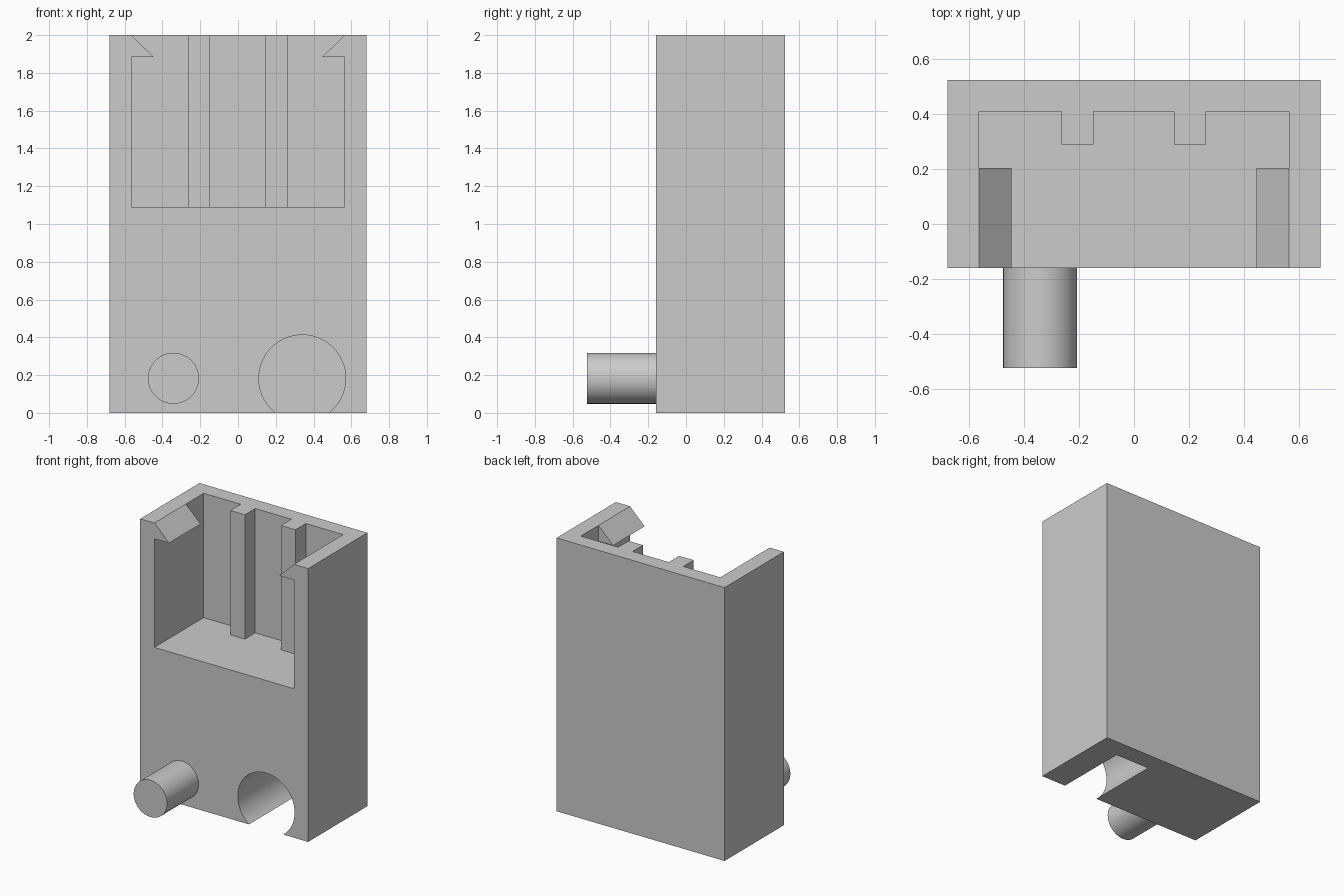
import bpy
import bmesh
import math
from mathutils import Matrix, Vector

cube = bpy.data.objects.get("Cube")
if cube:
    bpy.data.objects.remove(cube, do_unlink=True)

# Single plain grey material
grey = bpy.data.materials.new("plain grey")
grey.use_nodes = True
COLOR = (0.6, 0.6, 0.6, 1)
grey.diffuse_color = COLOR
grey.node_tree.nodes["Principled BSDF"].inputs["Base Color"].default_value = COLOR

FRONT, BACK = -0.16, 0.525
HALF_W, INNER_W = 0.68, 0.565
INNER_BACK, RIB_FRONT = 0.41, 0.29
FLOOR, TOP = 1.09, 2.0


def prism(name, profile, start, end, axis):
    """Extrude a profile along z (xy points) or along y (xz points)."""
    bm = bmesh.new()
    place = (lambda p: (p[0], p[1], start)) if axis == "z" else (lambda p: (p[0], start, p[1]))
    face = bm.faces.new([bm.verts.new(place(p)) for p in profile])
    step = Vector((0, 0, end - start) if axis == "z" else (0, end - start, 0))
    new = bmesh.ops.extrude_face_region(bm, geom=[face])["geom"]
    bmesh.ops.translate(bm, vec=step, verts=[v for v in new if isinstance(v, bmesh.types.BMVert)])
    bmesh.ops.recalc_face_normals(bm, faces=bm.faces)
    mesh = bpy.data.meshes.new(name)
    bm.to_mesh(mesh)
    bm.free()
    mesh.materials.append(grey)
    obj = bpy.data.objects.new(name, mesh)
    bpy.context.collection.objects.link(obj)
    return obj


def circle(cx, cz, r, n=64):
    return [(cx + r * math.cos(math.tau * i / n), cz + r * math.sin(math.tau * i / n)) for i in range(n)]


def combine(target, tool, operation):
    """Apply a boolean and discard the tool object."""
    mod = target.modifiers.new(tool.name, "BOOLEAN")
    mod.object, mod.operation, mod.solver = tool, operation, "EXACT"
    bpy.context.view_layer.objects.active = target
    bpy.ops.object.modifier_apply(modifier=mod.name)
    bpy.data.objects.remove(tool, do_unlink=True)


# Solid housing block
w = HALF_W
housing = prism("housing", [(-w, FRONT), (w, FRONT), (w, BACK), (-w, BACK)], 0, TOP, "z")

# Pocket open at the front and top, notched to leave two ribs on its back wall
pocket = [(-INNER_W, FRONT - 0.1), (-INNER_W, INNER_BACK)]
for left, right in ((-0.265, -0.148), (0.145, 0.262)):
    pocket += [(left, INNER_BACK), (left, RIB_FRONT), (right, RIB_FRONT), (right, INNER_BACK)]
pocket += [(INNER_W, INNER_BACK), (INNER_W, FRONT - 0.1)]
combine(housing, prism("pocket_cutter", pocket, FLOOR, TOP + 0.1, "z"), "DIFFERENCE")

# Round blind socket breaking through the underside
socket = prism("socket_cutter", circle(0.34, 0.183, 0.23), FRONT - 0.1, 0.385, "y")
combine(housing, socket, "DIFFERENCE")

# Pair of wedge catches inside the top of the side walls
for side in (-1, 1):
    wedge = [(side * x, z) for x, z in ((0.6, TOP), (INNER_W, TOP), (0.447, 1.885), (0.6, 1.885))]
    combine(housing, prism("catch", wedge, FRONT, 0.205, "y"), "UNION")

# Round peg on the front
combine(housing, prism("peg", circle(-0.342, 0.183, 0.135), -0.525, FRONT + 0.05, "y"), "UNION")

# Merge coplanar faces and keep only the round walls smooth
bm = bmesh.new()
bm.from_mesh(housing.data)
bmesh.ops.remove_doubles(bm, verts=bm.verts, dist=0.0001)
bmesh.ops.dissolve_limit(bm, angle_limit=math.radians(0.5), verts=bm.verts, edges=bm.edges)
bm.to_mesh(housing.data)
bm.free()
bpy.ops.object.select_all(action="DESELECT")
housing.select_set(True)
bpy.context.view_layer.objects.active = housing
bpy.ops.object.shade_smooth_by_angle(angle=math.radians(30))
